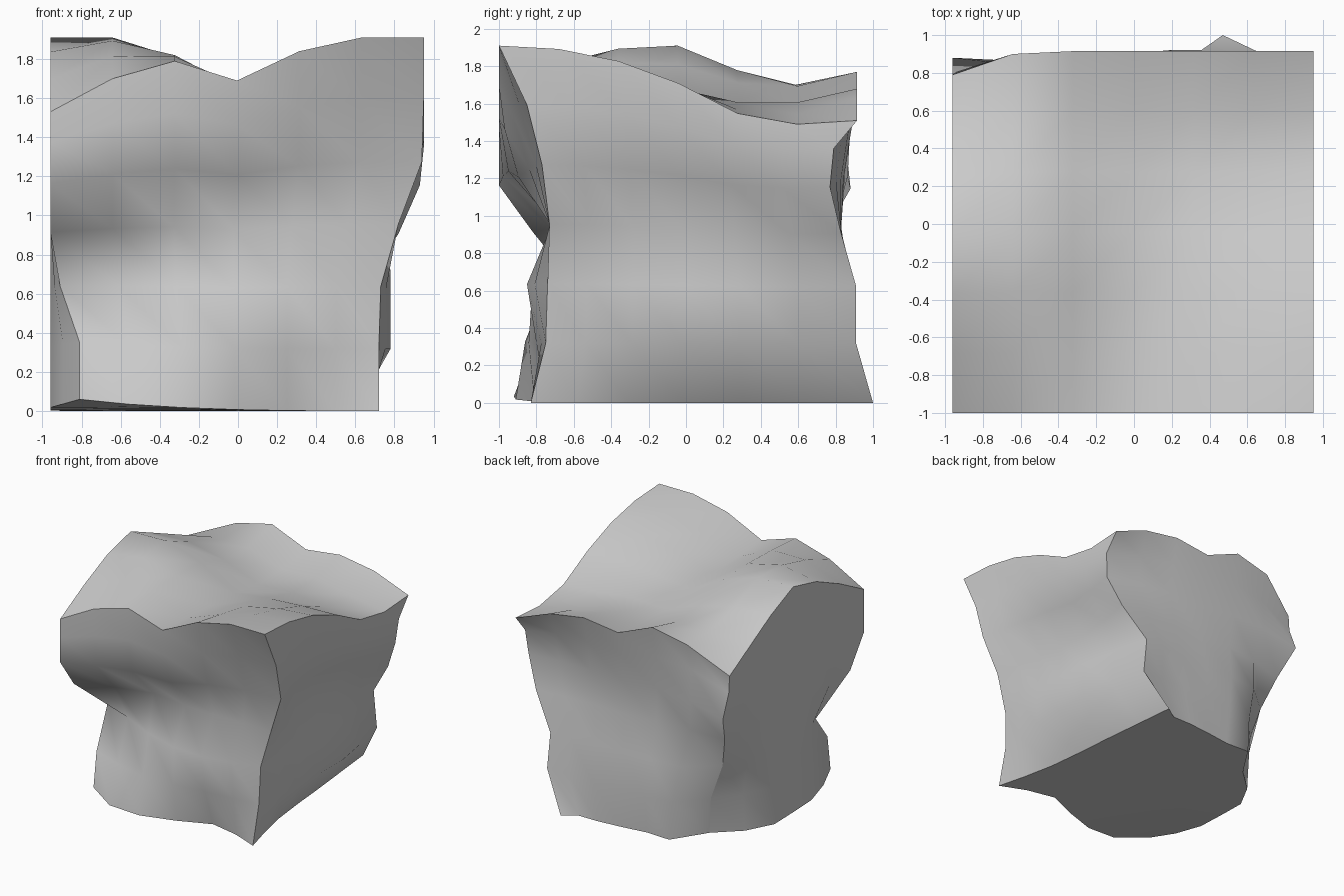
import bpy, bmesh, math

if "Cube" in bpy.data.objects:
    bpy.data.objects.remove(bpy.data.objects["Cube"])

H = 1.91                               # rough block height
X0, X1, Y0, Y1 = -.96, .95, -1, .915   # rough block footprint
CUTS = 5                               # six quads along each edge

# Relief of each side: rows run bottom to top, columns along +x or +y
LEFT = [[-.81, -.90, -.96, -.96, -.96, -.84, -.64], [-.81, -.96, -.96, -.68],
        [-.91, -.96, -.96, -.79], [-.96, -.96, -.96, -.88], [-.96] * 4,
        [-.96] * 4, [-.96] * 4]
RIGHT = [[.72, .60, .54, .47], [.72, .78, .78, .66], [.73, .78, .77, .63],
         [.82, .74, .74, .82], [.94, .87, .87, .93], [.95] * 4, [.95] * 4]
FRONT = [[-.77, -.92, -.91, -.81, -.69, -.74, -.83], [-.73, -.86, -.80, -.75],
         [-.43, -.74, -.85, -.74], [-.82, -.66, -.72, -.73],
         [-1, -.95, -.84, -.77], [-1, -1, -.93, -.85], [-1] * 4]
BACK = [[.60, .88, .87, .90, .92, .92, 1.0],
        [.64, .87, .90, .91, .91, .91, .91],
        [.64, .85, .88, .88, .88, .90, .91],
        [.74, .83, .83, .83], [.88, .85, .83, .77],
        [.80, .88, .87, .79], [.79, .90, .915, .915, .915, .915, .915]]
# Height of the top: rows run front to back, columns left to right
TOP = [[1.53, 1.70, 1.79, 1.69, 1.84, 1.91, 1.91],
       [1.77, 1.86, 1.82, 1.66, 1.76, 1.84, 1.87],
       [1.91, 1.91, 1.81, 1.64, 1.68, 1.70, 1.71],
       [1.70, 1.72, 1.68, 1.58, 1.59, 1.53, 1.49],
       [1.48, 1.70, 1.77, 1.64, 1.68, 1.63, 1.51]]


def spline(vals, t):
    """Smooth interpolation through evenly spaced values, t in 0..1."""
    n = len(vals) - 1
    s = min(max(t, 0), 1) * n
    i = min(int(s), n - 1)
    f = s - i
    b, c = vals[i], vals[i + 1]
    a = vals[i - 1] if i > 0 else 2 * b - c
    d = vals[i + 2] if i + 2 <= n else 2 * c - b
    r = b + .5 * f * (c - a + f * (2*a - 5*b + 4*c - d + f * (3*(b - c) + d - a)))
    return min(max(r, min(vals)), max(vals))


def relief(table, u, v):
    return spline([spline(row, u) for row in table], v)


def between(lo, hi, a, b, t):
    """Even spacing lo..hi, bent near its ends to meet the reliefs a and b."""
    return lo + (hi - lo) * t + (a - lo) * (1 - t) ** 3 + (b - hi) * t ** 3


# Subdivided block with its twelve rims kept sharp
bm = bmesh.new()
bmesh.ops.create_cube(bm, size=1)
bmesh.ops.subdivide_edges(bm, edges=bm.edges[:], cuts=CUTS, use_grid_fill=True)
for f in bm.faces:
    f.smooth = True
for e in bm.edges:
    e.smooth = e.calc_face_angle(0) < math.radians(45)

# Push every side to its weathered relief
for p in bm.verts:
    u, v, w = (c + .5 for c in p.co)
    z = w * H + w ** 3 * (relief(TOP, u, v) - H)
    z += .06 * ((1 - u) * (1 - v) * (1 - w)) ** 3      # lifted corner
    x = between(X0, X1, relief(LEFT, v, w), relief(RIGHT, v, w), u)
    y = between(Y0, Y1, relief(FRONT, u, w), relief(BACK, u, w), v)
    p.co = (x, y, z)

mesh = bpy.data.meshes.new("rock")
bm.to_mesh(mesh)
bm.free()
bpy.context.collection.objects.link(bpy.data.objects.new("rock", mesh))
